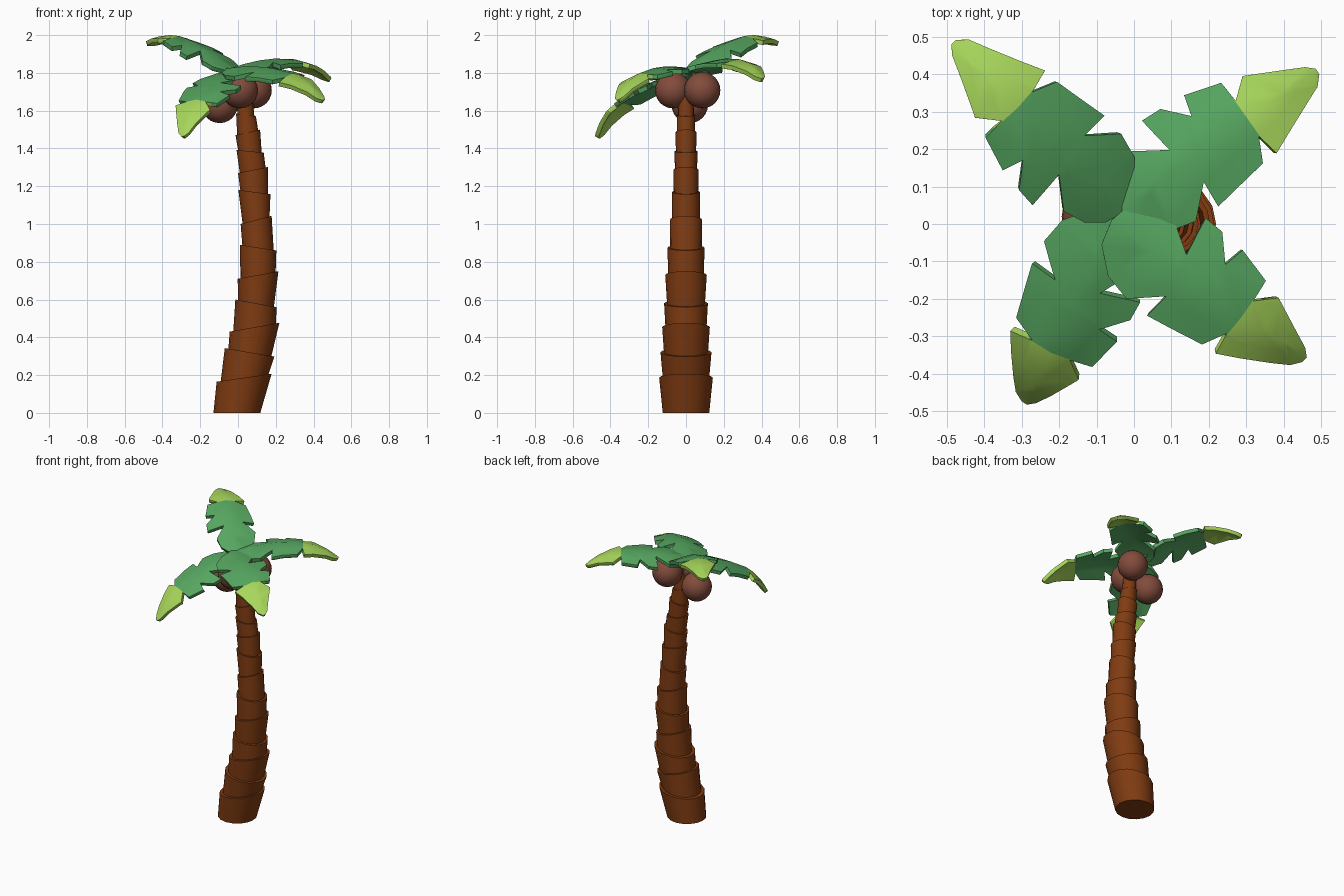
import bpy, bmesh, math
from mathutils import Matrix, Vector

if "Cube" in bpy.data.objects:
    bpy.data.objects.remove(bpy.data.objects["Cube"])


def material(name, rgb):
    m = bpy.data.materials.new(name)
    m.diffuse_color = (*rgb, 1)
    m.use_nodes = True
    m.node_tree.nodes["Principled BSDF"].inputs["Base Color"].default_value = m.diffuse_color
    return m


BARK = material("bark_brown", (0.216, 0.045, 0.006))
SHELL = material("coconut_brown", (0.225, 0.072, 0.045))
GREEN = material("leaf_green", (0.095, 0.39, 0.12))
LIME = material("leaf_tip_lime", (0.39, 0.68, 0.105))


def make_object(name, bm, mats, angle):
    bmesh.ops.recalc_face_normals(bm, faces=bm.faces)
    me = bpy.data.meshes.new(name)
    bm.to_mesh(me)
    bm.free()
    ob = bpy.data.objects.new(name, me)
    bpy.context.collection.objects.link(ob)
    for m in mats:
        me.materials.append(m)
    smooth(ob, angle)
    return ob


def smooth(ob, angle):
    bpy.ops.object.select_all(action='DESELECT')
    ob.select_set(True)
    bpy.context.view_layer.objects.active = ob
    bpy.ops.object.shade_smooth_by_angle(angle=math.radians(angle))


# Trunk: flared bark cups; each row is left x, left z, right x, right z, half depth
RIMS = [
    (-0.113, 0.165, 0.178, 0.207, 0.142), (-0.070, 0.343, 0.193, 0.298, 0.135),
    (-0.044, 0.430, 0.219, 0.477, 0.126), (-0.014, 0.600, 0.204, 0.560, 0.116),
    (-0.002, 0.710, 0.214, 0.750, 0.110), (0.010, 0.890, 0.203, 0.860, 0.098),
    (0.014, 1.000, 0.178, 1.043, 0.086), (0.002, 1.180, 0.172, 1.158, 0.075),
    (0.000, 1.270, 0.158, 1.302, 0.067), (-0.008, 1.392, 0.136, 1.378, 0.062),
    (-0.013, 1.470, 0.117, 1.500, 0.056), (-0.010, 1.585, 0.095, 1.570, 0.049),
    (-0.012, 1.740, 0.070, 1.745, 0.040)]
SIDES = 16


def ring(bm, rim, scale=1.0, dz=0.0):
    lx, lz, rx, rz, d = rim
    c = Vector(((lx + rx) / 2, 0, (lz + rz) / 2 + dz))
    a = Vector(((rx - lx) / 2, 0, (rz - lz) / 2)) * scale
    b = Vector((0, d * scale, 0))
    return [bm.verts.new(c + a * math.cos(t) + b * math.sin(t))
            for t in (2 * math.pi * i / SIDES for i in range(SIDES))]


bm = bmesh.new()
previous = (-0.130, 0, 0.118, 0, 0.123)
for k, rim in enumerate(RIMS):
    low = ring(bm, previous) if k == 0 else ring(bm, previous, 0.86, -0.01)
    high = ring(bm, rim)
    for i in range(SIDES):
        j = (i + 1) % SIDES
        bm.faces.new((low[i], low[j], high[j], high[i]))
    bm.faces.new(low[::-1])
    bm.faces.new(high)
    previous = rim
make_object("trunk", bm, [BARK], 40)

# Coconuts under the crown
for n, pos in enumerate([(0.01, -0.068, 1.708), (0.083, 0.086, 1.708), (-0.097, 0.02, 1.63)]):
    bm = bmesh.new()
    bmesh.ops.create_uvsphere(bm, u_segments=20, v_segments=12, radius=0.096,
                              matrix=Matrix.Translation(pos))
    make_object(f"coconut_{n + 1}", bm, [SHELL], 60)

# Leaf: notched outline (distance along, sideways), arched and folded at the midrib
OUTLINE = [
    (0, 0), (0.012, 0.05), (0.055, 0.09), (0.122, 0.108), (0.212, 0.048),
    (0.197, 0.155), (0.255, 0.152), (0.312, 0.088), (0.328, 0.145), (0.428, 0.115),
    (0.432, 0.053), (0.485, 0.097), (0.635, 0.022), (0.656, 0.002), (0.655, -0.015),
    (0.632, -0.040), (0.440, -0.124), (0.428, -0.060), (0.395, -0.125),
    (0.231, -0.150), (0.237, -0.075), (0.160, -0.147), (0.085, -0.128), (0.02, -0.07)]
ARCH = [(-0.1, -0.02), (0, 0), (0.1, 0.027), (0.2, 0.046), (0.3, 0.056), (0.43, 0.052),
        (0.5, 0.036), (0.58, 0.002), (0.66, -0.05)]


def arch(u):
    for (u0, z0), (u1, z1) in zip(ARCH, ARCH[1:]):
        if u <= u1:
            return z0 + (z1 - z0) * (u - u0) / (u1 - u0)
    return ARCH[-1][1]


def leaf(name, base, tip, pitch, roll):
    bm = bmesh.new()
    bm.faces.new([bm.verts.new((u, v, 0)) for u, v in OUTLINE])
    bmesh.ops.triangulate(bm, faces=bm.faces[:])
    cuts = [((0, 0, 0), (0, 1, 0))]
    cuts += [((u, 0, 0), (1, 0, 0)) for u in (0.1, 0.2, 0.3, 0.43, 0.5, 0.58)]
    for co, no in cuts:
        bmesh.ops.bisect_plane(bm, geom=bm.verts[:] + bm.edges[:] + bm.faces[:],
                               plane_co=co, plane_no=no, dist=0.0005)
    bmesh.ops.remove_doubles(bm, verts=bm.verts, dist=0.0005)
    for f in bm.faces:
        f.material_index = int(f.calc_center_median().x > 0.43)
    for v in bm.verts:
        v.co.z = arch(v.co.x) - 0.22 * abs(v.co.y)
    yaw = math.atan2(tip[1] - base[1], tip[0] - base[0])
    bm.transform(Matrix.Translation(base) @ Matrix.Rotation(yaw, 4, 'Z')
                 @ Matrix.Rotation(-math.radians(pitch), 4, 'Y')
                 @ Matrix.Rotation(math.radians(roll), 4, 'X'))
    ob = make_object(name, bm, [GREEN, LIME], 30)
    if sum(p.normal.z for p in ob.data.polygons) < 0:
        ob.data.flip_normals()
    solid = ob.modifiers.new("thickness", 'SOLIDIFY')
    solid.thickness = 0.024
    bevel = ob.modifiers.new("soft_rim", 'BEVEL')
    bevel.width = 0.007
    bevel.segments = 1
    bevel.limit_method = 'ANGLE'
    bevel.angle_limit = math.radians(60)
    for m in (solid.name, bevel.name):
        bpy.ops.object.modifier_apply(modifier=m)
    smooth(ob, 35)


leaf("leaf_back_right", (-0.05, 0.035, 1.82), (0.48, 0.41), 0, -2)
leaf("leaf_front_right", (-0.06, 0.01, 1.825), (0.455, -0.362), -10.5, 8)
leaf("leaf_back_left", (-0.03, 0.03, 1.82), (-0.49, 0.485), 17, 0)
leaf("leaf_front_left", (-0.045, 0.02, 1.815), (-0.29, -0.487), -28, 0)
